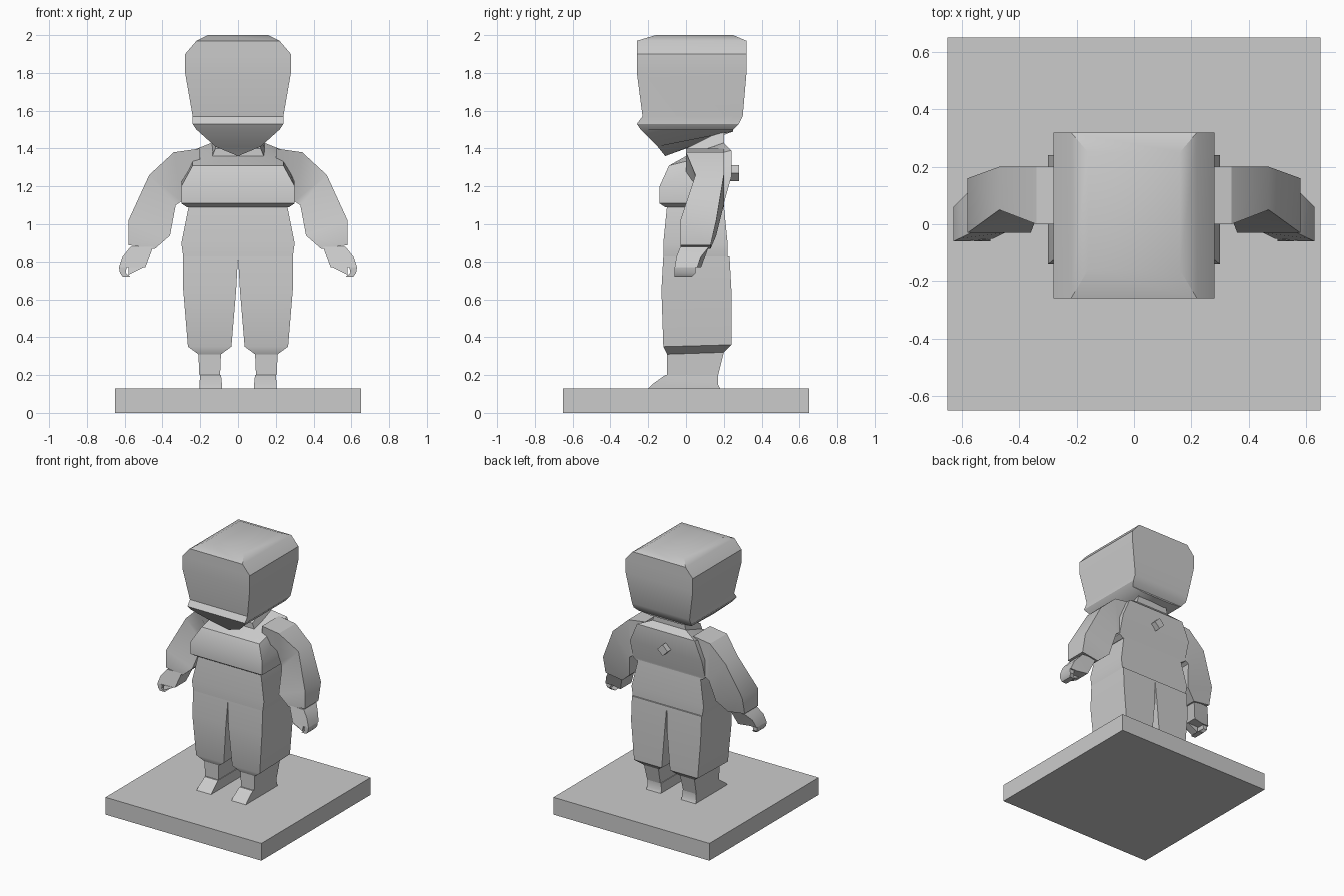
import bpy, bmesh, math
from mathutils import Matrix

cube = bpy.data.objects.get("Cube")
if cube:
    bpy.data.objects.remove(cube, do_unlink=True)

# One plain colour for the whole figure
shade = 0.6
grey = bpy.data.materials.new("plain grey")
grey.use_nodes = True
grey.diffuse_color = (shade, shade, shade, 1)
shader = grey.node_tree.nodes["Principled BSDF"]
shader.inputs["Base Color"].default_value = grey.diffuse_color


def ring(height, half, front, back, centre=0, tilt=0, lean=0, skew=0):
    """Four corners: tilt lifts the back, lean lifts the outer side,
    skew pushes the inner front corner backwards."""
    inner, outer = centre - half, centre + half
    return [(inner, front + skew, height - lean),
            (outer, front, height + lean),
            (outer, back, height + lean + tilt),
            (inner, back, height - lean + tilt)]


def skin(name, *steps, paired=False):
    """Skin a part through rings; each step names only what changes."""
    bm = bmesh.new()
    shape, rings = {}, []
    for step in steps:
        shape.update(step)
        rings.append([bm.verts.new(corner) for corner in ring(**shape)])
    for low, high in zip(rings, rings[1:]):
        for i in range(4):
            bm.faces.new((low[i - 1], low[i], high[i], high[i - 1]))
    bm.faces.new(rings[0])
    bm.faces.new(rings[-1])
    bmesh.ops.remove_doubles(bm, verts=bm.verts, dist=0.001)
    bmesh.ops.recalc_face_normals(bm, faces=bm.faces)
    mesh = bpy.data.meshes.new(name)
    bm.to_mesh(mesh)
    bm.free()
    mesh.materials.append(grey)
    part = bpy.data.objects.new(name, mesh)
    bpy.context.collection.objects.link(part)
    bpy.ops.object.select_all(action='DESELECT')
    part.select_set(True)
    bpy.context.view_layer.objects.active = part
    bpy.ops.object.shade_smooth_by_angle(angle=math.radians(30))
    if paired:
        part.modifiers.new("other side", 'MIRROR')
    return part


# Square base slab
skin("base",
     dict(height=0, half=0.65, front=-0.65, back=0.65),
     dict(height=0.13))

# Boxy head, with bevelled crown, front lip and keeled chin
skin("head",
     dict(height=2, half=0.16, front=-0.16, back=0.25),
     dict(height=1.97, half=0.22, front=-0.26, back=0.32),
     dict(height=1.9, half=0.28),
     dict(height=1.8),
     dict(height=1.57, half=0.24, front=-0.23, back=0.3),
     dict(height=1.53, front=-0.26, back=0.28),
     dict(height=1.5, half=0.22, front=-0.24, back=0.25),
     dict(height=1.41, half=0.12, front=-0.15, tilt=0.08),
     dict(height=1.36, half=0, front=-0.11, back=0.2, tilt=0.12))

# Neck and broad chest, higher at the back
skin("neck",
     dict(height=1.3, half=0.16, front=0, back=0.2, tilt=0.05),
     dict(height=1.4, half=0.12, tilt=0.1))
skin("chest",
     dict(height=1.09, half=0.27, front=-0.11, back=0.2),
     dict(height=1.11, half=0.3, front=-0.14),
     dict(height=1.2, back=0.24, tilt=0.05),
     dict(height=1.31, half=0.24, front=-0.09, tilt=0.08),
     dict(height=1.36, half=0.14, front=0, back=0.2, tilt=0.07))

# Hips and trousers, gathered in at the ankles
skin("hips",
     dict(height=1.1, half=0.26, front=-0.1, back=0.2),
     dict(height=0.9, half=0.3, front=-0.12, back=0.22),
     dict(height=0.83, half=0.29))
skin("trouser leg",
     dict(height=0.83, half=0.145, centre=0.145, front=-0.12, back=0.23),
     dict(height=0.65, half=0.14, centre=0.15, front=-0.13, back=0.24),
     dict(height=0.35, half=0.115, front=-0.12, tilt=0.01),
     dict(height=0.31, half=0.06, front=-0.1, back=0.2),
     paired=True)

# Ankles and low wedge shoes
skin("ankle",
     dict(height=0.32, half=0.06, centre=0.15, front=-0.1, back=0.2),
     dict(height=0.2, half=0.055, back=0.17),
     paired=True)
skin("shoe",
     dict(height=0.2, half=0.055, centre=0.145, front=-0.11, back=0.17),
     dict(height=0.15, half=0.06, front=-0.18),
     dict(height=0.13, front=-0.2, back=0.18),
     paired=True)

# Sleeves from the shoulder, past the bent elbow, to the cuff
skin("sleeve",
     dict(height=1.28, half=0, centre=0.2, front=0, back=0.2, lean=0.12),
     dict(height=1.25, half=0.02, centre=0.32, lean=0.13, skew=0.08),
     dict(height=1.18, half=0.07, centre=0.4, front=0.05, lean=0.08, skew=0),
     dict(height=0.98, half=0.11, centre=0.47, front=-0.03, back=0.16, lean=0.04),
     dict(height=0.88, half=0.07, centre=0.51, back=0.13, lean=0.01),
     paired=True)

# Hands: palm, hooked fingers and thumb
skin("palm",
     dict(height=0.88, half=0.06, centre=0.51, front=-0.03, back=0.12),
     dict(height=0.8, centre=0.55, front=-0.05, back=0.08, lean=0.03),
     dict(height=0.77, half=0.03, centre=0.6, front=-0.06, back=0.06, lean=0),
     paired=True)
skin("fingers",
     dict(height=0.77, half=0.02, centre=0.61, front=-0.06, back=0.05),
     dict(height=0.74, half=0.015),
     dict(height=0.72, half=0.02, centre=0.59, back=0.03),
     paired=True)
skin("thumb",
     dict(height=0.79, half=0.04, centre=0.54, front=-0.05, back=0, lean=0.02),
     dict(height=0.75, front=-0.06, lean=-0.02),
     paired=True)

# Tilted square stud on the back
stud = skin("back stud",
            dict(height=-0.03, half=0.03, front=-0.03, back=0.03),
            dict(height=0.03))
stud.data.transform(Matrix.Rotation(math.radians(45), 4, 'Y'))
stud.location = (0, 0.25, 1.27)
